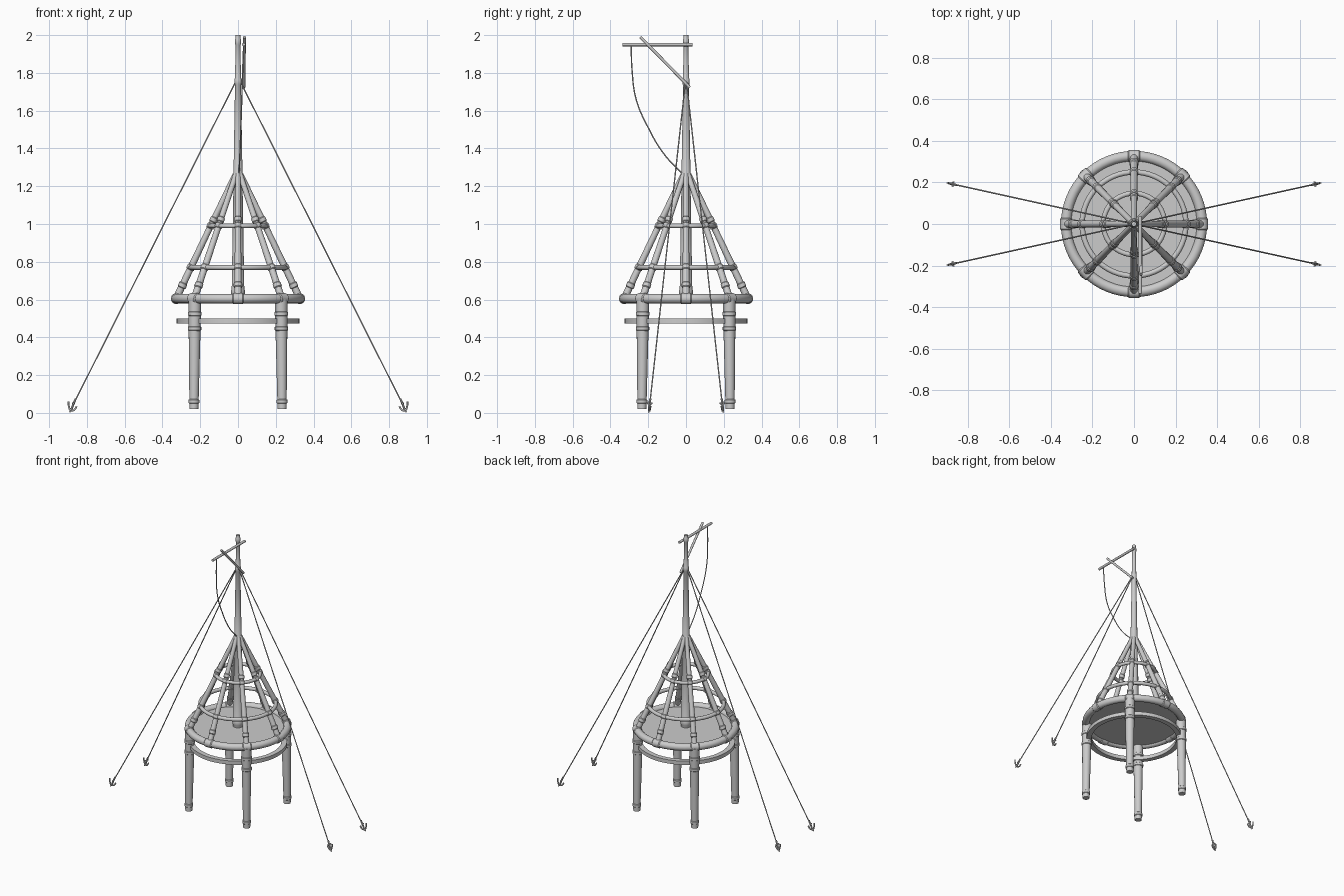
import bpy, math
from mathutils import Vector

if "Cube" in bpy.data.objects:
    bpy.data.objects.remove(bpy.data.objects["Cube"])

def add_mesh(name, verts, faces):
    me = bpy.data.meshes.new(name)
    me.from_pydata(verts, [], faces)
    ob = bpy.data.objects.new(name, me)
    bpy.context.collection.objects.link(ob)
    bpy.context.view_layer.objects.active = ob
    bpy.ops.object.select_all(action='DESELECT')
    ob.select_set(True)
    bpy.ops.object.shade_smooth_by_angle(angle=math.radians(35))
    return ob

def lathe(name, p, q, profile, n=16):
    """Turned shape along p-q; profile is (fraction, radius) pairs."""
    p, q = Vector(p), Vector(q)
    rot = (q - p).to_track_quat('Z', 'Y')
    verts, faces = [], []
    for t, r in profile:
        for i in range(n):
            a = math.tau * i / n
            verts.append(p.lerp(q, t) + rot @ Vector((r * math.cos(a), r * math.sin(a), 0)))
    for k in range(len(profile) - 1):
        for i in range(n):
            j = (i + 1) % n
            faces.append((k*n + i, k*n + j, k*n + n + j, k*n + n + i))
    faces += [tuple(reversed(range(n))), tuple(range(len(verts) - n, len(verts)))]
    return add_mesh(name, verts, faces)

def bamboo(name, p, q, r0, r1, nodes, w=0.015, bulge=0.005, n=16):
    """Tapered pole with raised bands at the given fractions."""
    rad = lambda t: r0 + (r1 - r0) * t
    prof = [(0, r0)]
    for t in nodes:
        prof += [(t - w, rad(t)), (t - w * .7, rad(t) + bulge), (t + w * .7, rad(t) + bulge), (t + w, rad(t))]
    return lathe(name, p, q, prof + [(1, r1)], n)

def rod(name, p, q, r, n=12):
    return lathe(name, p, q, [(0, r), (1, r)], n)

def hoop(name, section, n=64):
    """Closed ring swept from an (r, z) section."""
    m = len(section)
    verts = [(r * math.cos(math.tau*i/n), r * math.sin(math.tau*i/n), z)
             for i in range(n) for r, z in section]
    faces = [(i*m + k, (i+1) % n*m + k, (i+1) % n*m + (k+1) % m, i*m + (k+1) % m)
             for i in range(n) for k in range(m)]
    return add_mesh(name, verts, faces)

def circle(R, z, r, m=12):
    return [(R + r*math.cos(math.tau*k/m), z - r*math.sin(math.tau*k/m)) for k in range(m)][::-1]

def tube(name, pts, r):
    cu = bpy.data.curves.new(name, 'CURVE')
    cu.dimensions = '3D'
    cu.bevel_depth, cu.bevel_resolution, cu.resolution_u, cu.use_fill_caps = r, 2, 8, True
    sp = cu.splines.new('BEZIER')
    sp.bezier_points.add(len(pts) - 1)
    for b, p in zip(sp.bezier_points, pts):
        b.co = p
        b.handle_left_type = b.handle_right_type = 'AUTO'
    ob = bpy.data.objects.new(name, cu)
    bpy.context.collection.objects.link(ob)
    return ob

def polar(r, a, z):
    return Vector((r * math.cos(a), r * math.sin(a), z))

# Platform: thick rim and deck
R, Z = 0.327, 0.605
hoop('platform_rim', circle(R, Z, 0.025, 16))
lathe('deck', (0, 0, 0.594), (0, 0, 0.608), [(0, 0.325), (1, 0.325)], 64)

# Flat brace ring between the legs
hoop('leg_brace_ring', [(0.29, 0.474), (0.325, 0.474), (0.325, 0.501), (0.29, 0.501)])

# Sloping frame poles with rim lashings and joint bands
for i in range(8):
    a = math.tau * i / 8
    low, top = polar(0.325, a, 0.61), polar(0.014, a, 1.265)
    bamboo('frame_pole', low, top, 0.019, 0.014, [0.1, 0.245, 0.58, 0.63], 0.02, 0.004)
    tan = Vector((-math.sin(a), math.cos(a), 0))
    c = polar(R, a, Z)
    lathe('rim_lashing', c - tan*0.03, c + tan*0.03,
          [(0, 0.024), (0.1, 0.029), (0.9, 0.029), (1, 0.024)])

# Upper hoops
hoop('lower_hoop', circle(0.25, 0.77, 0.013))
hoop('upper_hoop', circle(0.148, 0.99, 0.012))

# Legs
for i in range(4):
    a = math.tau * (i + 0.5) / 4
    bamboo('leg', polar(0.33, a, 0.02), polar(0.323, a, 0.6), 0.024, 0.034,
           [0.07, 0.735, 0.87], 0.02, 0.004)

# Mast
bamboo('mast', (0, 0, 0.595), (0, 0, 2.0), 0.034, 0.012,
       [0.03, 0.465, 0.825, 0.975], 0.013, 0.003, 20)

# Yard, strut and hanging line
X = 0.03
rod('yard', (X, -0.335, 1.95), (X, 0.035, 1.95), 0.009)
rod('strut', (X + 0.004, -0.242, 1.99), (X + 0.001, 0.02, 1.723), 0.008)
path = [(-0.29, 1.95), (-0.286, 1.82), (-0.264, 1.66), (-0.2, 1.51), (-0.116, 1.37), (-0.018, 1.265)]
tube('hanging_line', [(X * (1 - k / 6), y, z) for k, (y, z) in enumerate(path)], 0.0035)

# Guy ropes ending in small ground hooks
for sx in (-1, 1):
    for sy in (-1, 1):
        d = Vector((0.872 * sx, 0.192 * sy, 0)).normalized()
        pt = lambda r, z: d * r + Vector((0, 0, z))
        rod('guy_rope', pt(0.012, 1.755), pt(0.885, 0.06), 0.0035, 8)
        rod('hook_shank', pt(0.88, 0.075), pt(0.907, 0.01), 0.006, 8)
        tube('hook_arms', [pt(0.875, 0.035), pt(0.887, 0.017), pt(0.905, 0.013),
                           pt(0.917, 0.035), pt(0.919, 0.06)], 0.005)
        side = Vector((-d.y, d.x, 0))
        rod('hook_crossbar', pt(0.893, 0.05) - side*0.013, pt(0.893, 0.05) + side*0.013, 0.005, 8)
        rod('hook_spike', pt(0.905, 0.02), pt(0.913, 0.003), 0.004, 8)
